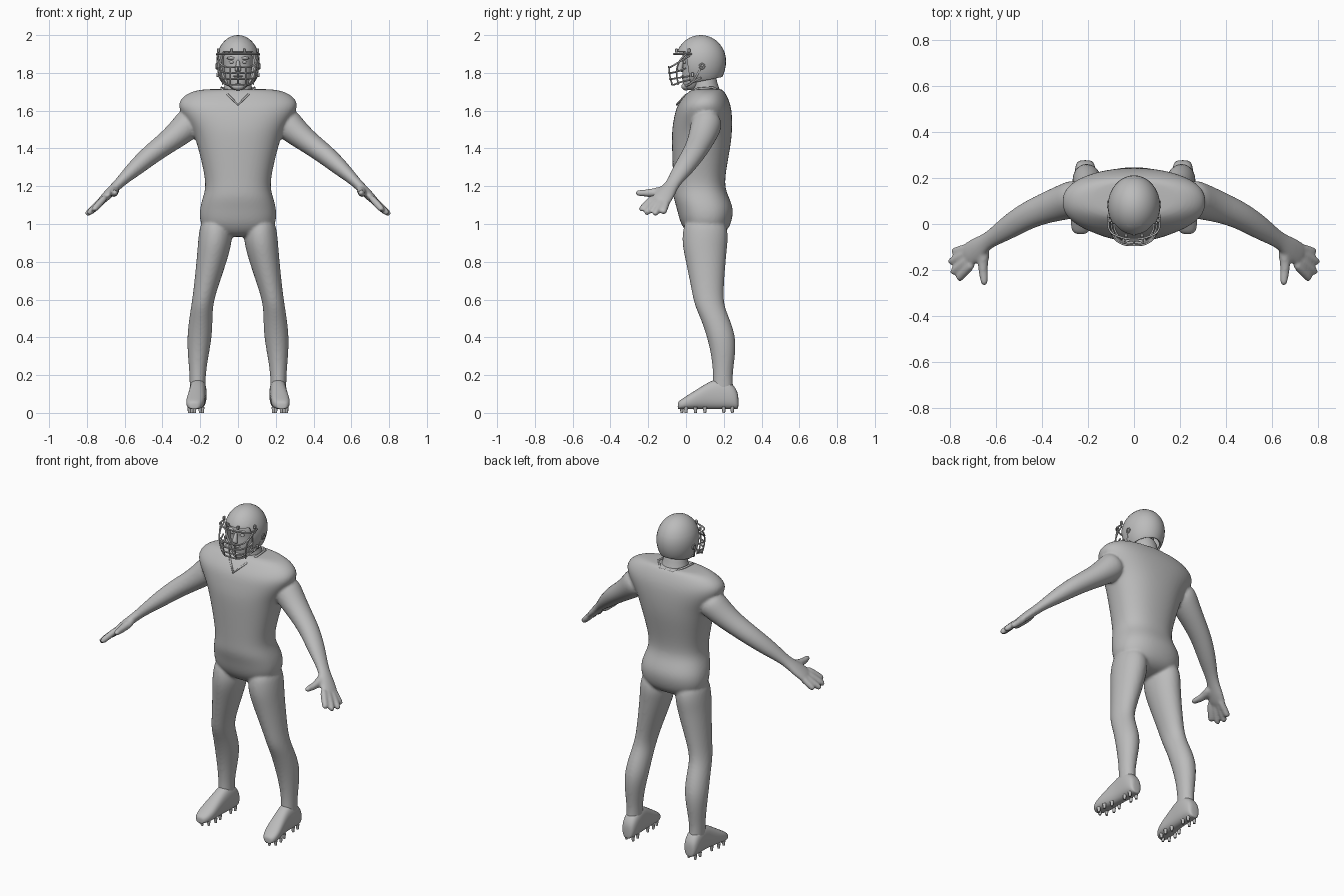
import bpy, bmesh, math
from mathutils import Vector, Matrix

cube = bpy.data.objects.get("Cube")
if cube:
    bpy.data.objects.remove(cube, do_unlink=True)

grey = bpy.data.materials.new("plain_grey")
grey.use_nodes = True
GREY = (0.5, 0.5, 0.5, 1)
grey.diffuse_color = GREY
grey.node_tree.nodes["Principled BSDF"].inputs["Base Color"].default_value = GREY

X, Y, Z = Vector((1, 0, 0)), Vector((0, 1, 0)), Vector((0, 0, 1))
SIDES = (1, -1)


def loft(bm, rings, ref=Y, normal=None, power=2.0, n=16):
    """Skin rings of (x, y, z, radius along ref, radius across)."""
    pts = [Vector(r[:3]) for r in rings]
    loops = []
    for i, r in enumerate(rings):
        t = normal or (pts[min(i + 1, len(pts) - 1)] - pts[max(i - 1, 0)]).normalized()
        u = (ref - t * ref.dot(t)).normalized()
        v = t.cross(u)
        loop = []
        for k in range(n):
            c, s = math.cos(math.tau * k / n), math.sin(math.tau * k / n)
            a = math.copysign(abs(c) ** (2 / power), c) * r[3] * 1.025
            b = math.copysign(abs(s) ** (2 / power), s) * r[4] * 1.025
            loop.append(bm.verts.new(pts[i] + u * a + v * b))
        loops.append(loop)
    for a, b in zip(loops, loops[1:]):
        for k in range(n):
            bm.faces.new((a[k], a[(k + 1) % n], b[(k + 1) % n], b[k]))
    bm.faces.new(loops[0][::-1])
    bm.faces.new(loops[-1])


def finish(bm, name, subsurf=0, angle=60):
    bmesh.ops.recalc_face_normals(bm, faces=bm.faces)
    me = bpy.data.meshes.new(name)
    bm.to_mesh(me)
    bm.free()
    me.materials.append(grey)
    ob = bpy.data.objects.new(name, me)
    bpy.context.collection.objects.link(ob)
    if subsurf:
        m = ob.modifiers.new("Subdivision", "SUBSURF")
        m.levels = m.render_levels = subsurf
    me.polygons.foreach_set("use_smooth", [True] * len(me.polygons))
    me.set_sharp_from_angle(angle=math.radians(angle))
    return ob


def tube(name, points, radius, closed=False, smooth=True):
    cu = bpy.data.curves.new(name, "CURVE")
    cu.dimensions = "3D"
    cu.bevel_depth, cu.bevel_resolution, cu.resolution_u = radius, 2, 6
    cu.use_fill_caps = True
    sp = cu.splines.new("BEZIER")
    sp.bezier_points.add(len(points) - 1)
    for bp, p in zip(sp.bezier_points, points):
        bp.co = p
        bp.handle_left_type = bp.handle_right_type = "AUTO" if smooth else "VECTOR"
    sp.use_cyclic_u = closed
    cu.materials.append(grey)
    ob = bpy.data.objects.new(name, cu)
    bpy.context.collection.objects.link(ob)


def ball(bm, centre, radii):
    m = Matrix.Translation(centre) @ Matrix.Diagonal((*radii, 1))
    return bmesh.ops.create_uvsphere(bm, u_segments=32, v_segments=20, radius=1, matrix=m)


# Torso: height, front y, back y, half width
bm = bmesh.new()
torso = [(.93, .04, .16, .09), (.96, .0, .215, .17), (1.01, -.03, .24, .2),
         (1.08, -.045, .25, .2), (1.14, -.065, .225, .183), (1.2, -.065, .2, .165),
         (1.3, -.068, .212, .182), (1.42, -.072, .235, .212), (1.5, -.072, .242, .238),
         (1.57, -.06, .242, .285), (1.63, -.045, .235, .318), (1.68, -.005, .215, .285),
         (1.71, .025, .195, .22), (1.715, .05, .18, .14)]
loft(bm, [(0, (f + b) / 2, z, w, (b - f) / 2) for z, f, b, w in torso], X, Z, 2.3, 24)

# Legs: height, inner x, outer x, front y, back y
leg = [(1.04, .05, .19, .0, .2), (.95, .028, .208, -.02, .225), (.88, .038, .213, -.018, .217),
       (.8, .06, .22, .0, .21), (.65, .112, .235, .03, .197), (.57, .133, .247, .045, .2),
       (.5, .135, .258, .078, .23), (.4, .138, .27, .113, .265), (.3, .157, .265, .135, .26),
       (.2, .172, .256, .145, .245), (.13, .172, .256, .14, .25), (.08, .175, .25, .14, .25)]
# Arms along their own direction, palm and fingers
arm = [(.22, .12, 1.57, .085, .09), (.29, .1, 1.5, .08, .075), (.37, .075, 1.435, .068, .06),
       (.46, .04, 1.37, .06, .054), (.54, -.01, 1.3, .054, .045), (.6, -.05, 1.245, .042, .032),
       (.64, -.075, 1.205, .036, .026), (.68, -.105, 1.165, .05, .026),
       (.715, -.13, 1.13, .055, .022), (.735, -.143, 1.113, .045, .016)]
fingers = [((.71, -.18, 1.135), (.768, -.243, 1.07)), ((.722, -.155, 1.125), (.795, -.215, 1.052)),
           ((.725, -.125, 1.12), (.805, -.168, 1.047)), ((.715, -.1, 1.125), (.79, -.122, 1.055))]
for s in SIDES:
    loft(bm, [(s * (i + o) / 2, (f + b) / 2, z, (o - i) / 2, (b - f) / 2)
              for z, i, o, f, b in leg], X, Z)
    loft(bm, [(s * r[0], *r[1:]) for r in arm])
    thumb = [(.645, -.1, 1.185), (.66, -.165, 1.165), (.655, -.22, 1.163), (.65, -.272, 1.165)]
    loft(bm, [(s * x, y, z, r, r) for (x, y, z), r in zip(thumb, (.024, .024, .019, .015))], X)
    for base, tip in fingers:
        a, b = Vector(base), Vector(tip)
        chain = [(a.lerp(b, k), r) for k, r in ((-.2, .019), (.4, .019), (.8, .018), (1, .014))]
        loft(bm, [(s * p.x, p.y, p.z, r, r) for p, r in chain])
body = finish(bm, "body", 2, 180)
m = body.modifiers.new("Blend", "REMESH")
m.mode, m.voxel_size, m.use_smooth_shade = "VOXEL", .008, True
m = body.modifiers.new("Soften", "SMOOTH")
m.factor, m.iterations = .5, 6

# Neck and v-shaped collar
bm = bmesh.new()
loft(bm, [(0, .115, 1.64, .1, .09), (0, .11, 1.7, .08, .075), (0, .1, 1.74, .068, .064),
          (0, .095, 1.82, .066, .062)], X, Z)
finish(bm, "neck", 1)
tube("collar", [(0, -.048, 1.632), (.05, -.005, 1.68), (.088, .06, 1.716), (.088, .14, 1.722),
                (.045, .19, 1.705), (-.045, .19, 1.705), (-.088, .14, 1.722), (-.088, .06, 1.716),
                (-.05, -.005, 1.68)], .006, True, False)

# Head with nose, brows, eyes, lips and ears hidden by the shell
bm = bmesh.new()
loft(bm, [(0, .025, 1.708, .022, .025), (0, .027, 1.722, .045, .042), (0, .042, 1.765, .064, .06),
          (0, .055, 1.81, .073, .073), (0, .06, 1.85, .076, .074), (0, .06, 1.885, .08, .085),
          (0, .065, 1.94, .06, .07)], X, Z)
loft(bm, [(0, -.018, 1.87, .009, .008), (0, -.03, 1.835, .012, .014),
          (0, -.034, 1.815, .019, .016), (0, -.022, 1.805, .014, .008)], X, Z, n=10)
finish(bm, "head", 2, 180)
bm = bmesh.new()
ball(bm, (0, -.012, 1.783), (.026, .012, .006))
ball(bm, (0, -.01, 1.772), (.022, .012, .006))
for s in SIDES:
    ball(bm, (s * .032, -.004, 1.857), (.015, .012, .009))
    ball(bm, (s * .034, -.008, 1.878), (.026, .012, .008))
finish(bm, "face_features")

# Helmet shell: cut ball with face opening
bm = bmesh.new()
ball(bm, (0, .078, 1.862), (.114, .134, .138))
for v in bm.verts:
    if v.co.z < 1.862:
        v.co.z = 1.862 + (v.co.z - 1.862) * 1.15
FRONT, BROW, BASE = Vector((0, .012, 1.82)), Vector((0, 0, 1.912)), Vector((0, .1, 1.76))
front_n, base_n = Vector((0, 1, .15)), Vector((0, -.2, 1))
for co, no in ((FRONT, front_n), (BROW, Z), (BASE, base_n)):
    bmesh.ops.bisect_plane(bm, geom=bm.verts[:] + bm.edges[:] + bm.faces[:],
                           plane_co=co, plane_no=no)
gone = []
for f in bm.faces:
    c = f.calc_center_median()
    if (c - BASE).dot(base_n) < 0 or (c.z < BROW.z and (c - FRONT).dot(front_n) < 0):
        gone.append(f)
bmesh.ops.delete(bm, geom=gone, context="FACES")
shell = finish(bm, "helmet_shell", angle=180)
m = shell.modifiers.new("Thickness", "SOLIDIFY")
m.thickness, m.offset = .012, -1
m = shell.modifiers.new("Soft edge", "BEVEL")
m.width, m.segments = .002, 2

# Face guard: curved bars joined by uprights
def bar(z, reach, width=.1, rear=.03, lift=0):
    half = [(width, rear, z + lift), (width * .93, -.03, z + lift / 2), (width * .6, reach + .012, z)]
    tube("guard_bar", half + [(0, reach, z)] + [(-x, y, w) for x, y, w in half[::-1]], .0045)

bar(1.9, -.066, .112)
bar(1.832, -.092, .107, .02, .06)
bar(1.8, -.09, .1, .0, .025)
bar(1.768, -.085, .1, .02, .015)
bar(1.738, -.075, .088, .02, .025)
for x in (-.04, 0, .04):
    tube("guard_upright", [(x, -.088, 1.834), (x, -.087, 1.8), (x, -.082, 1.768),
                           (x, -.072, 1.736)], .004)

# Chin cup, straps, ear rings and guard clips
bm = bmesh.new()
ball(bm, (0, .0, 1.728), (.034, .024, .021))
finish(bm, "chin_cup")
for s in SIDES:
    tube("guard_side", [(s * .112, .0, 1.9), (s * .1, -.035, 1.86), (s * .09, -.05, 1.8),
                        (s * .08, -.04, 1.738)], .0045)
    for end in ((.112, .085, 1.835), (.098, .08, 1.775)):
        tube("chin_strap", [(s * .03, -.005, 1.728), (s * .075, .03, 1.748),
                            (s * end[0], *end[1:])], .005)
    ring = [(s * .114, .085 + .013 * math.cos(a), 1.835 + .013 * math.sin(a))
            for a in (0, math.pi / 2, math.pi, math.pi * 1.5)]
    tube("ear_ring", ring, .004, True)
    bm = bmesh.new()
    for c in ((.105, .015, 1.918), (.035, -.05, 1.918), (.108, .035, 1.79)):
        mat = Matrix.Translation((s * c[0], *c[1:])) @ Matrix.Diagonal((.014, .016, .022, 1))
        bmesh.ops.create_cube(bm, size=1, matrix=mat)
    clips = finish(bm, "guard_clips", angle=30)
    clips.modifiers.new("Round", "BEVEL").width = .003

# Shoes with flat soles: y, centre x, half width, top height
shoe = [(.278, .212, .022, .09), (.268, .212, .038, .125), (.235, .212, .046, .165),
        (.18, .212, .046, .185), (.13, .214, .044, .168), (.07, .22, .047, .132),
        (.02, .225, .05, .1), (-.02, .23, .043, .075), (-.038, .232, .03, .062),
        (-.044, .232, .016, .05)]
studs = [(.245, .19), (.245, .235), (.2, .19), (.2, .236), (.1, .192), (.1, .245),
         (.05, .188), (.05, .258), (.0, .2), (.0, .257), (-.022, .23)]
for s in SIDES:
    bm = bmesh.new()
    loft(bm, [(s * x, y, (.02 + h) / 2, w, (h - .02) / 2) for y, x, w, h in shoe], X, Y, 2.5)
    finish(bm, "shoe", 2, 180)
    bm = bmesh.new()
    for y, x in studs:
        bmesh.ops.create_cone(bm, cap_ends=True, segments=10, radius1=.007, radius2=.011,
                              depth=.03, matrix=Matrix.Translation((s * x, y, .015)))
    finish(bm, "shoe_studs", angle=40)
